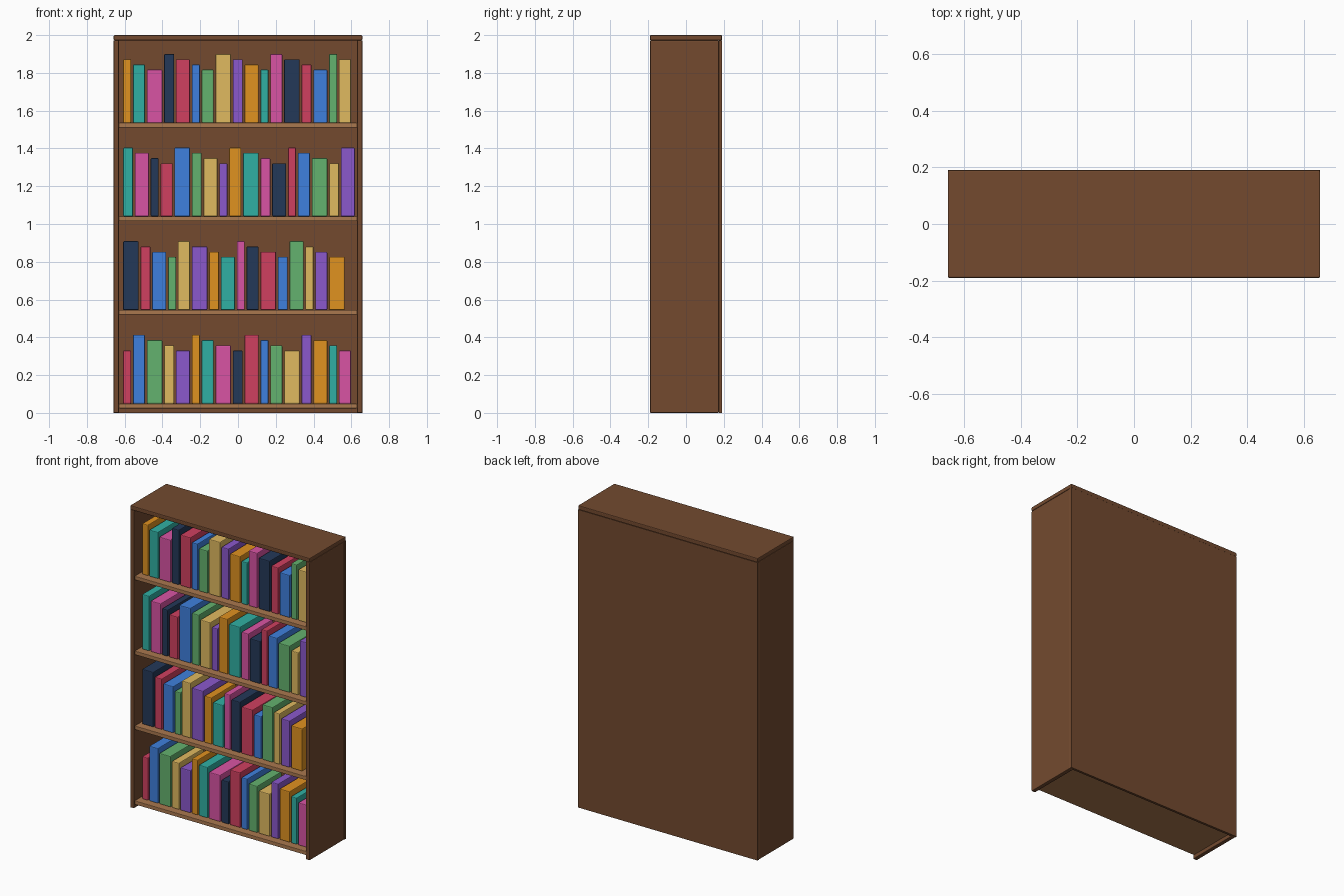
import bpy

if "Cube" in bpy.data.objects:
    bpy.data.objects.remove(bpy.data.objects["Cube"])

W, D, H = 1.316, 0.38, 2.0      # overall case size
T = 0.028                       # panel thickness
BACK = 0.016                    # back panel thickness


def material(name, rgb):
    """Material from 0-255 display colour."""
    m = bpy.data.materials.new(name)
    m.diffuse_color = [((c / 255 + 0.055) / 1.055) ** 2.4 for c in rgb] + [1]
    m.use_nodes = True
    m.node_tree.nodes["Principled BSDF"].inputs["Base Color"].default_value = m.diffuse_color
    return m


def box(name, x, y, z, mat, bevel=0.0):
    """Box from (min, max) ranges, with softened edges."""
    v = [(a, b, c) for a in x for b in y for c in z]
    f = [(0, 1, 3, 2), (4, 6, 7, 5), (0, 4, 5, 1),
         (2, 3, 7, 6), (0, 2, 6, 4), (1, 5, 7, 3)]
    me = bpy.data.meshes.new(name)
    me.from_pydata(v, [], f)
    me.materials.append(mat)
    ob = bpy.data.objects.new(name, me)
    bpy.context.collection.objects.link(ob)
    if bevel:
        mod = ob.modifiers.new("soft_edges", 'BEVEL')
        mod.width = bevel
        mod.segments = 2
    return ob


wood = material("dark_wood", (115, 74, 47))
shelf_wood = material("shelf_wood", (170, 120, 78))
book_colours = [material(n + "_cover", c) for n, c in (
    ("crimson", (208, 64, 96)), ("blue", (62, 128, 222)),
    ("green", (100, 178, 110)), ("tan", (224, 186, 96)),
    ("purple", (139, 88, 204)), ("orange", (224, 146, 32)),
    ("teal", (48, 176, 164)), ("pink", (216, 84, 164)),
    ("navy", (36, 56, 88)))]

# Case: sides, top and back
hw, hd = W / 2, D / 2
for side, s in (("left", -1), ("right", 1)):
    box(side + "_side", sorted((s * hw, s * (hw - T))),
        (-hd, hd - BACK), (0, H - T), wood, 0.005)
box("top_panel", (-hw, hw), (-hd, hd), (H - T, H), wood, 0.005)
box("back_panel", (-hw, hw), (hd - BACK, hd), (0, H - T), wood)

# Shelves, each with a row of books; sizes and colours cycle across all rows
widths = (0.042, 0.0635, 0.082, 0.052, 0.074)
heights = (0.281, 0.364, 0.336, 0.308)
n = 0
for row, count in enumerate((17, 16, 17, 17)):
    z = 0.049 + 0.4957 * row
    box(f"shelf_{row + 1}", (-hw + T, hw - T), (-hd + 0.008, hd - BACK),
        (z - 0.025, z), shelf_wood, 0.003)
    x = -0.608
    for _ in range(count):
        w, h = widths[n % 5], heights[n % 4]
        box(f"book_{n + 1}", (x, x + w), (-0.135, 0.125), (z, z + h),
            book_colours[n % 9], 0.005)
        x += w + 0.01
        n += 1
